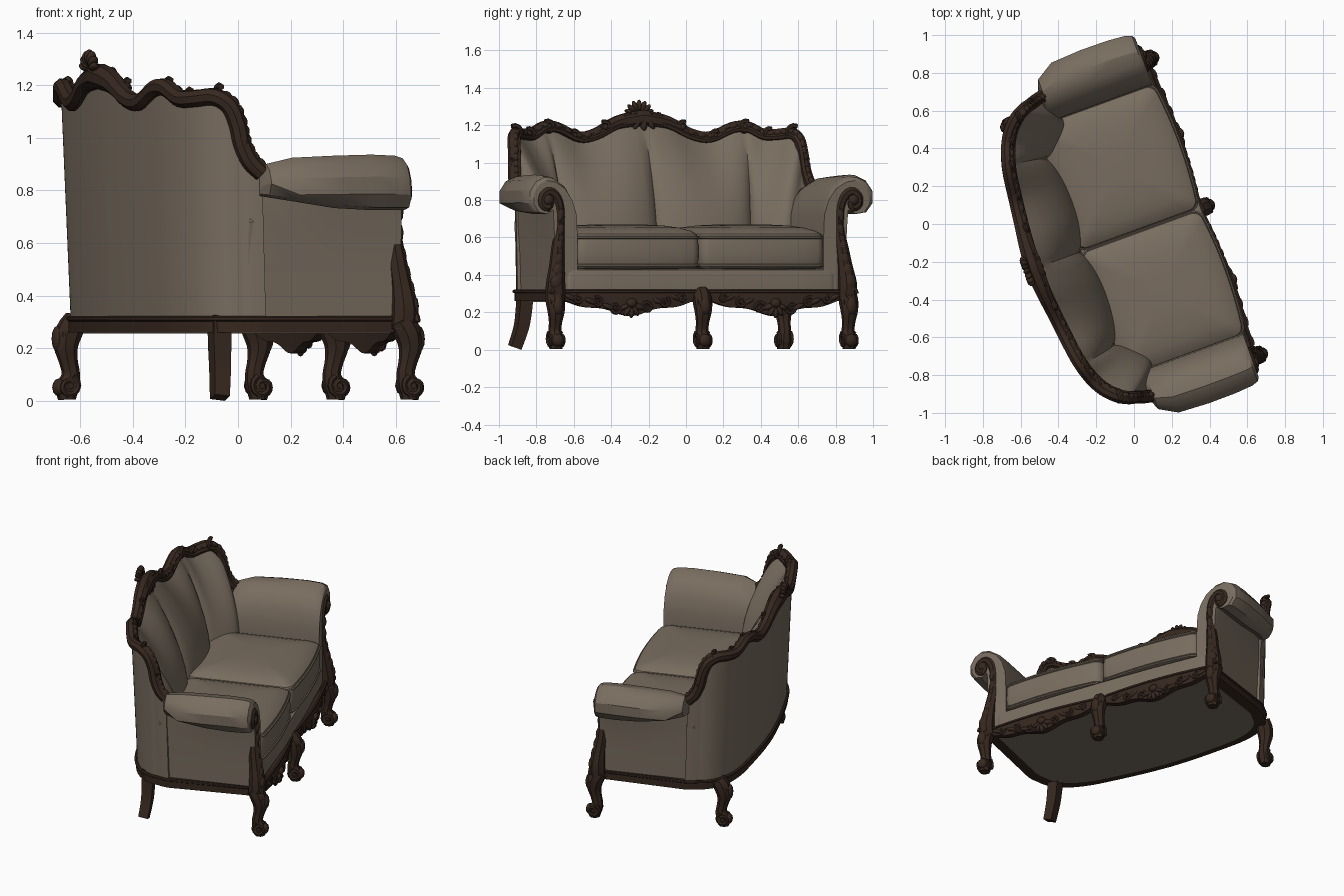
import bpy, bmesh, math
from mathutils import Vector, Matrix

if "Cube" in bpy.data.objects:
    bpy.data.objects.remove(bpy.data.objects["Cube"])

def material(name, rgb):
    m = bpy.data.materials.new(name)
    m.diffuse_color = (*rgb, 1)
    m.use_nodes = True
    m.node_tree.nodes["Principled BSDF"].inputs["Base Color"].default_value = m.diffuse_color
    return m

FABRIC = material("taupe fabric", (0.19, 0.152, 0.115))
WOOD = material("dark carved wood", (0.038, 0.021, 0.014))
# local frame: x = towards the sofa front, y = along its width; turned 20 degrees in plan
PLACE = Matrix.Rotation(math.radians(20), 4, 'Z') @ Matrix.Translation((0, -0.042, 0))
parts = {}

def part(name, mat):
    return parts.setdefault(name, (bmesh.new(), mat))[0]

def loft(bm, rings, closed=False):
    """Skin a list of equal closed rings, capping the ends."""
    vs = [[bm.verts.new(p) for p in r] for r in rings]
    n = len(vs[0])
    for i in range(len(vs) - (0 if closed else 1)):
        r, q = vs[i], vs[(i + 1) % len(vs)]
        for j in range(n):
            bm.faces.new((r[j], r[(j + 1) % n], q[(j + 1) % n], q[j]))
    if not closed:
        bm.faces.new(vs[0])
        bm.faces.new(vs[-1])

def smooth(pts, n=4):
    """Catmull-Rom interpolation of tuples."""
    out = []
    for i in range(len(pts) - 1):
        p = [Vector(pts[max(0, min(len(pts) - 1, i + k))]) for k in (-1, 0, 1, 2)]
        for k in range(n):
            t = k / n
            out.append(0.5 * (2 * p[1] + (p[2] - p[0]) * t + (2 * p[0] - 5 * p[1] + 4 * p[2] - p[3]) * t * t
                              + (3 * p[1] - p[0] - 3 * p[2] + p[3]) * t ** 3))
    return out + [Vector(pts[-1])]

def sweep(bm, pts, sides=8, closed=False):
    """Tube through (x, y, z, radius) points."""
    c = [Vector(p[:3]) for p in pts]
    n, rings, nor = len(c), [], None
    for i in range(n):
        t = (c[(i + 1) % n] - c[i - 1]) if closed else (c[min(i + 1, n - 1)] - c[max(i - 1, 0)])
        t.normalize()
        if nor is None:
            nor = Vector((1, 0, 0)) if abs(t.x) < 0.8 else Vector((0, 0, 1))
        nor = (nor - t * nor.dot(t)).normalized()
        bi = t.cross(nor)
        ang = [2 * math.pi * (k + 0.5) / sides for k in range(sides)]
        rings.append([c[i] + pts[i][3] * (nor * math.cos(u) + bi * math.sin(u)) for u in ang])
    loft(bm, rings, closed)

def scroll(bm, c, u, R, r, turns=1.4, start=0.0, n=18):
    """Tapering spiral in the plane of direction u and z."""
    c, u = Vector(c), Vector(u)
    pts = []
    for i in range(n):
        f = i / (n - 1)
        a, q = start + f * turns * 2 * math.pi, R * (1 - 0.85 * f)
        p = c + u * math.cos(a) * q + Vector((0, 0, math.sin(a) * q))
        pts.append((*p, r * (1 - 0.3 * f)))
    sweep(bm, pts, 6)

def leaf(bm, c, size, roll=0.0):
    """Ellipsoid petal, rolled about the depth axis."""
    m = Matrix.Translation(c) @ Matrix.Rotation(roll, 4, 'X') @ Matrix.Diagonal((*size, 1))
    bmesh.ops.create_icosphere(bm, subdivisions=2, radius=1, matrix=m)

# ---- top rail path: (depth, width, height), half then mirrored
half = smooth([(-.578, 0, 1.235), (-.573, .14, 1.21), (-.562, .27, 1.15), (-.55, .38, 1.135), (-.535, .50, 1.185),
               (-.518, .58, 1.19), (-.49, .66, 1.15), (-.45, .73, 1.15), (-.395, .785, 1.155), (-.345, .812, 1.12),
               (-.315, .82, 1.05), (-.30, .825, .98), (-.27, .835, .91), (-.225, .845, .865)])
wing0 = next(i for i, p in enumerate(half) if p.y >= 0.56)
BX, BY = .925, .995                                 # rail plan to base plan

def back_column(i, s):
    p, last = half[i], len(half) - 1
    if i < wing0:                                   # main back panel
        g = abs(math.sin(math.pi * p.y / half[wing0].y)) ** 0.5
        bi, ai, side = p.y * .92, -.32 + .055 * g, 0
    else:                                           # wing panel
        q = (i - wing0) / (last - wing0)
        g = math.sin(math.pi * q) ** 0.6 if 0 < q < 1 else 0
        bi, ai, side = .515 + .19 * q, -.31 + .11 * q + .065 * g, .035
    base = Vector((p.x * BX, p.y * BY, .31))
    col = [base, base.lerp(p, .5), p]
    for k in range(1, 9):
        t = k / 8
        e = math.sin(t * math.pi / 2) ** 0.8
        b = math.sin(math.pi * t)
        col.append(Vector((p.x + (ai - p.x) * e + .035 * g * b, p.y + (bi - p.y) * t - side * g * b,
                           p.z + (.40 - p.z) * t)))
    return [Vector((v.x, v.y * s, v.z)) for v in col]

order = [(i, -1) for i in range(len(half) - 1, 0, -1)] + [(i, 1) for i in range(len(half))]
loft(part("upholstered_back", FABRIC), [back_column(i, s) for i, s in order])

# ---- carved top rail with a raised bead and leaf relief, deepest at the centre
rail = part("carved_top_rail", WOOD)
path = [Vector((half[i].x, half[i].y * s, half[i].z)) for i, s in order]
sweep(rail, [(*p, .034 + .016 * math.exp(-(p.y / .18) ** 2)) for p in path], 8)
sweep(rail, [(p.x + .026, p.y * .985, p.z - .012, .017) for p in path], 6)
for i in range(2, len(path) - 2, 2):
    d = path[i + 1] - path[i - 1]
    leaf(rail, path[i] + Vector((.012, 0, .010)), (.028, .032, .018), math.atan2(d.z, d.y))
for s in (-1, 1):
    for a, b, z, R in ((-.515, .56, 1.19, .034), (-.475, .68, 1.155, .028), (-.395, .79, 1.16, .04),
                       (-.305, .828, .985, .034), (-.54, .40, 1.145, .026), (-.56, .22, 1.19, .03)):
        scroll(rail, (a + .015, b * s, z), (0, s, 0), R, .014, 1.5, 1.0)
        leaf(rail, (a + .015, b * s, z), (.02, R * .6, R * .6))
# central crest: fan of petals and side scrolls
for k in range(-3, 4):
    u = k * .42
    leaf(rail, (-.618, .055 * math.sin(u), 1.255 + .05 * math.cos(u)), (.02, .014, .032), -u)
leaf(rail, (-.575, 0, 1.25), (.03, .03, .03))
leaf(rail, (-.545, 0, 1.20), (.02, .018, .035))
for s in (-1, 1):
    scroll(rail, (-.555, .08 * s, 1.24), (0, s, 0), .04, .014, 1.4, 2.5)
    leaf(rail, (-.545, .04 * s, 1.205), (.018, .014, .035), .6 * s)

# ---- base rail, underside and seat platform
outline = [(p.x * BX, p.y * BY) for p in half[::2]] + [(.355, .82)]
outline = outline + [(x, -y) for x, y in outline[:0:-1]]

def slab(bm, z0, z1, k):
    loft(bm, [[Vector((x * k, y * k, z)) for x, y in outline] for z in (z0, z1)])

slab(part("base_rail", WOOD), .26, .318, 1.012)
slab(part("underside_panel", FABRIC), .255, .27, .93)
sweep(part("base_rail", WOOD), [(x * 1.012, y * 1.012, .312, .010) for x, y in outline], 6, True)

def cushion(bm, x0, x1, y0, y1, layers, bow=.025, rad=.045):
    """Rounded rectangle lofted through (z, inset) layers with a bowed front."""
    ring = []
    for cx, cy, a0 in ((x1 - rad, y1 - rad, 0), (x0 + rad, y1 - rad, 90), (x0 + rad, y0 + rad, 180), (x1 - rad, y0 + rad, 270)):
        for k in range(5):
            a = math.radians(a0 + k * 22.5)
            ring.append((cx + rad * math.cos(a), cy + rad * math.sin(a)))
        if a0 == 270:                               # extra points along the front edge
            ring += [(x1, y0 + rad + (y1 - y0 - 2 * rad) * k / 8) for k in range(1, 8)]
    mx, my = (x0 + x1) / 2, (y0 + y1) / 2
    rings = []
    for z, ins in layers:
        kx, ky = 1 - 2 * ins / (x1 - x0), 1 - 2 * ins / (y1 - y0)
        rings.append([Vector((mx + (x - mx) * kx + (bow * (1 - ((y - my) / (y1 - my)) ** 2) if x > mx else 0),
                              my + (y - my) * ky, z)) for x, y in ring])
    loft(bm, rings)
    return rings

cushion(part("seat_platform", FABRIC), -.32, .348, -.78, .78,
        [(.30, .0), (.40, .0), (.425, .008), (.435, .03)], .02)
for s, nm in ((-1, "right"), (1, "left")):
    y0, y1 = sorted((.004 * s, .705 * s))
    seat = part(nm + "_seat_cushion", FABRIC)
    r = cushion(seat, -.32, .35, y0, y1, [(.43, .03), (.437, .006), (.45, 0), (.52, -.003), (.60, 0), (.618, .006),
                                          (.635, .03), (.652, .08), (.664, .15), (.67, .25)])
    for i in (2, 4):                                # piping cords
        sweep(seat, [(*p, .008) for p in r[i]], 6, True)

# ---- rolled arms
prof = [(.70, .31), (.70, .60), (.705, .72), (.73, .81), (.77, .88), (.83, .922), (.89, .932), (.945, .905), (.98, .85),
        (.98, .785), (.945, .735), (.89, .725), (.845, .75), (.835, .68), (.825, .5), (.822, .31)]
for s, k, nm in ((-1, 1.0, "right"), (1, 1.1, "left")):
    rings = []
    for a, f, w in ((-.235, .66, .4), (-.215, .84, .68), (-.12, .96, .98), (.05, 1.0, 1.03), (.20, 1.02, 1.02),
                    (.295, 1.0, .98), (.33, .95, .92), (.343, .86, .82)):
        ring = []
        for b, z in prof:
            x = a - .04 if a < -.2 and z < .7 else a
            if z > .7:
                b = .80 + (b - .80) * (w * k if b > .80 else 1)
                z = .735 + (z - .735) * f
                if z < .78 and b > .82:             # underside of the roll lifts towards the back
                    z += .05 * max(0, (.1 - a) / .33)
            ring.append(Vector((x, b * s, z)))
        rings.append(ring)
    loft(part(nm + "_arm", FABRIC), rings)

    # carved arm post ending in a volute
    post = part(nm + "_arm_post", WOOD)
    pts = smooth([(.352, .83, .27, .052), (.357, .83, .35, .052), (.348, .82, .44, .042), (.335, .81, .53, .036),
                  (.325, .795, .64, .030), (.325, .795, .74, .030), (.328, .815, .81, .030), (.33, .855, .845, .028),
                  (.333, .895, .825, .026), (.335, .90, .78, .025), (.337, .87, .76, .025), (.337, .86, .79, .028)], 3)
    sweep(post, [(p[0], p[1] * s, p[2], p[3]) for p in pts], 8)
    leaf(post, (.35, .868 * s, .80), (.022, .03, .03))
    for z, b, w in ((.36, .835, .035), (.42, .825, .03), (.48, .815, .025), (.55, .808, .02), (.64, .797, .018), (.72, .797, .018)):
        leaf(post, (.388 - (z - .36) * .2 if z < .6 else .342, b * s, z), (.022, w, .045), .15 * s)
    scroll(post, (.395, .835 * s, .30), (0, s, 0), .035, .012)

# ---- cabriole legs
def cabriole(name, a, b, d):
    """Curved leg with scroll foot; d = +1 sweeps forwards, -1 backwards."""
    bm = part(name, WOOD)
    pts = smooth([(-.02, .31, .046), (.008, .265, .052), (.022, .21, .047), (.012, .15, .036), (.002, .10, .035),
                  (.012, .06, .044), (.018, .035, .042), (.018, .004, .034)], 3)
    sweep(bm, [(a + d * p[0], b, p[1], p[2]) for p in pts], 8)
    for s in (-1, 1):
        scroll(bm, (a + d * .022, b + .034 * s, .055), (d, 0, 0), .042, .012, 1.5, 2.0)
        scroll(bm, (a + d * .026, b + .034 * s, .255), (d, 0, 0), .028, .01, 1.2, 2.0)
    leaf(bm, (a + d * .058, b, .235), (.02, .028, .05))
    leaf(bm, (a + d * .05, b, .05), (.025, .035, .035))

cabriole("front_right_leg", .357, -.835, 1)
cabriole("front_middle_leg", .362, 0, 1)
cabriole("front_left_leg", .352, .835, 1)
cabriole("back_left_leg", -.415, .755, -1)
# plain sabre leg at the rear right corner
sabre = smooth([(-.36, -.74, .322, .05), (-.362, -.748, .22, .049), (-.365, -.762, .12, .046), (-.378, -.795, .012, .042)], 3)
sweep(part("back_right_leg", WOOD), [tuple(p) for p in sabre], 4)

# ---- scalloped carved apron between the front legs
apron = part("front_apron", WOOD)
rings = []
for i in range(-32, 33):
    b = i / 32 * .82
    u = abs(i) / 32
    bot = .258 - .068 * math.sin(math.pi * u) ** 2 + .01 * math.cos(6 * math.pi * u)
    f = .36 + .025 * math.sin(math.pi * u)
    rings.append([Vector((f, b, .318)), Vector((f + .008, b, .29)), Vector((f, b, bot)),
                  Vector((f - .04, b, bot)), Vector((f - .04, b, .318))])
loft(apron, rings)
sweep(apron, [(r[0].x, r[0].y, .312, .011) for r in rings], 6)
for s in (-1, 1):
    for k in range(-2, 3):                          # rosette at the lowest point
        leaf(apron, (.387, s * .41 + .04 * math.sin(k * .6), .245 - .045 * math.cos(k * .6)), (.018, .014, .032), k * .6)
    leaf(apron, (.395, s * .41, .25), (.02, .03, .025))
    for b, z, R, st in ((.32, .225, .034, 0), (.50, .225, .034, 3), (.22, .255, .03, 2), (.60, .255, .03, 1), (.12, .275, .026, 0), (.71, .275, .026, 3)):
        f = .362 + .025 * math.sin(math.pi * b / .82)
        scroll(apron, (f, b * s, z), (0, s, 0), R, .011, 1.4, st)
        leaf(apron, (f, (b + .04) * s, z + .005), (.014, .035, .014), .4 * s)

# ---- turn the parts into objects
for name, (bm, mat) in parts.items():
    bmesh.ops.recalc_face_normals(bm, faces=bm.faces)
    me = bpy.data.meshes.new(name)
    bm.to_mesh(me)
    bm.free()
    me.materials.append(mat)
    me.shade_smooth()
    me.set_sharp_from_angle(angle=math.radians(32))
    ob = bpy.data.objects.new(name, me)
    ob.matrix_world = PLACE
    bpy.context.collection.objects.link(ob)
